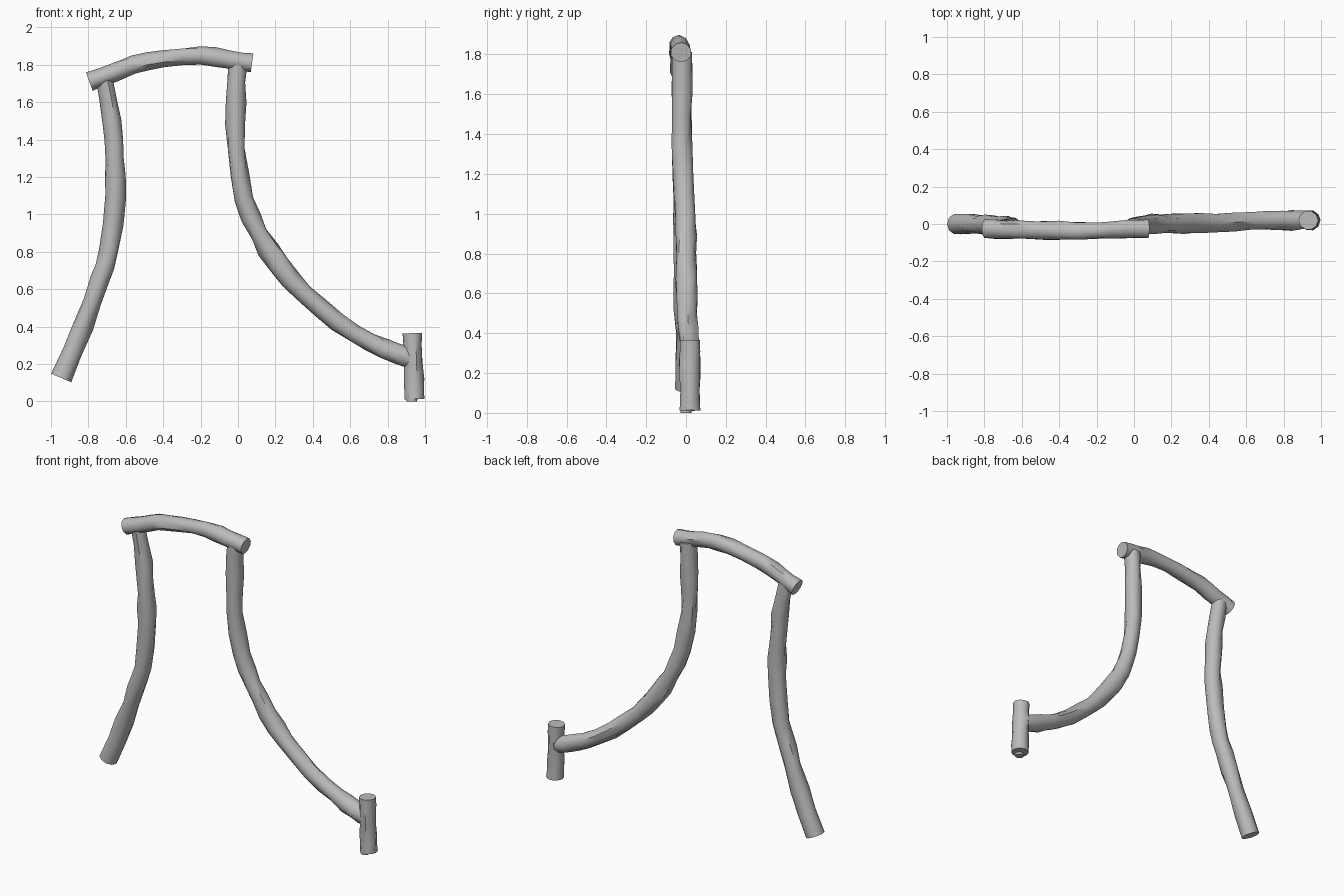
import bpy, bmesh, math, random
from mathutils import Vector

cube = bpy.data.objects.get("Cube")
if cube:
    bpy.data.objects.remove(cube, do_unlink=True)

rng = random.Random(4)
SIDES = 10

bark = bpy.data.materials.new("weathered grey")
bark.use_nodes = True
grey = (0.5, 0.5, 0.5, 1)
bark.diffuse_color = grey
bsdf = bark.node_tree.nodes["Principled BSDF"]
bsdf.inputs["Base Color"].default_value = grey
bsdf.inputs["Roughness"].default_value = 0.8


def spline(points, steps):
    """Catmull-Rom curve through the points (x, y, z, radius)."""
    p = [Vector(q) for q in points]
    p = [2 * p[0] - p[1]] + p + [2 * p[-1] - p[-2]]
    out = []
    for a, b, c, d in zip(p, p[1:], p[2:], p[3:]):
        for i in range(steps):
            t = i / steps
            out.append(0.5 * (2 * b + (c - a) * t + (2 * a - 5 * b + 4 * c - d) * t ** 2
                              + (3 * b - a - 3 * c + d) * t ** 3))
    return out + [p[-2]]


def log(name, points, steps=2, rough=0.13):
    """Uneven hewn log swept along a path, with flat sawn ends."""
    path = spline(points, steps)
    bm = bmesh.new()
    rings = []
    for i, q in enumerate(path):
        tangent = (path[min(i + 1, len(path) - 1)] - path[max(i - 1, 0)]).to_3d().normalized()
        across = Vector((0, 1, 0))
        side = across.cross(tangent).normalized()
        end = i in (0, len(path) - 1)
        amount = rough * (0.25 if end else 1)
        flat, turn = rng.uniform(0, amount), rng.uniform(0, math.pi)
        ring = []
        for k in range(SIDES):
            a = math.tau * k / SIDES
            r = q[3] * (1 + flat * math.cos(2 * (a - turn)) + rng.uniform(-amount, amount) * 0.6)
            ring.append(bm.verts.new(q.to_3d() + r * (math.cos(a) * side + math.sin(a) * across)))
        rings.append(ring)
    for lo, hi in zip(rings, rings[1:]):
        for k in range(SIDES):
            n = (k + 1) % SIDES
            bm.faces.new((lo[k], lo[n], hi[n], hi[k]))
    bm.faces.new(rings[0][::-1])
    bm.faces.new(rings[-1])
    bmesh.ops.recalc_face_normals(bm, faces=bm.faces)
    mesh = bpy.data.meshes.new(name)
    bm.to_mesh(mesh)
    bm.free()
    mesh.materials.append(bark)
    obj = bpy.data.objects.new(name, mesh)
    bpy.context.collection.objects.link(obj)
    bpy.ops.object.select_all(action="DESELECT")
    obj.select_set(True)
    bpy.context.view_layer.objects.active = obj
    bpy.ops.object.shade_smooth_by_angle(angle=math.radians(45))
    return obj


# Right leg, flaring outwards at the foot
log("right_leg", [
    (-0.945, 0, 0.125, 0.058), (-0.83, 0, 0.40, 0.052), (-0.74, -0.01, 0.65, 0.054),
    (-0.69, -0.01, 0.80, 0.052), (-0.655, -0.015, 1.10, 0.055), (-0.658, -0.02, 1.30, 0.052),
    (-0.673, -0.02, 1.50, 0.049), (-0.715, -0.025, 1.73, 0.045)])

# Arched beam across the top
log("top_beam", [
    (-0.795, -0.025, 1.71, 0.052), (-0.68, -0.03, 1.753, 0.050), (-0.56, -0.03, 1.80, 0.050),
    (-0.40, -0.035, 1.83, 0.048), (-0.20, -0.035, 1.85, 0.047), (-0.05, -0.03, 1.828, 0.048),
    (0.075, -0.025, 1.81, 0.051)])

# Long curved leg sweeping down to the post
log("left_leg", [
    (0.0, -0.02, 1.81, 0.052), (-0.01, -0.02, 1.60, 0.052), (-0.01, -0.02, 1.35, 0.050),
    (0.035, -0.01, 1.08, 0.051), (0.11, 0, 0.90, 0.052), (0.22, 0, 0.73, 0.056),
    (0.35, 0.005, 0.58, 0.053), (0.53, 0.01, 0.425, 0.050), (0.71, 0.02, 0.315, 0.049),
    (0.85, 0.02, 0.255, 0.056), (0.94, 0.02, 0.225, 0.050)])

# Short upright post at the foot of the long leg
log("foot_post", [
    (0.943, 0.02, 0.012, 0.054), (0.94, 0.02, 0.12, 0.052),
    (0.936, 0.02, 0.25, 0.051), (0.932, 0.02, 0.365, 0.052)], rough=0.08)

# Small worn stub under the post
log("post_stub", [(0.93, 0.0, 0.0, 0.028), (0.93, 0.0, 0.04, 0.03)], steps=1, rough=0.05)
